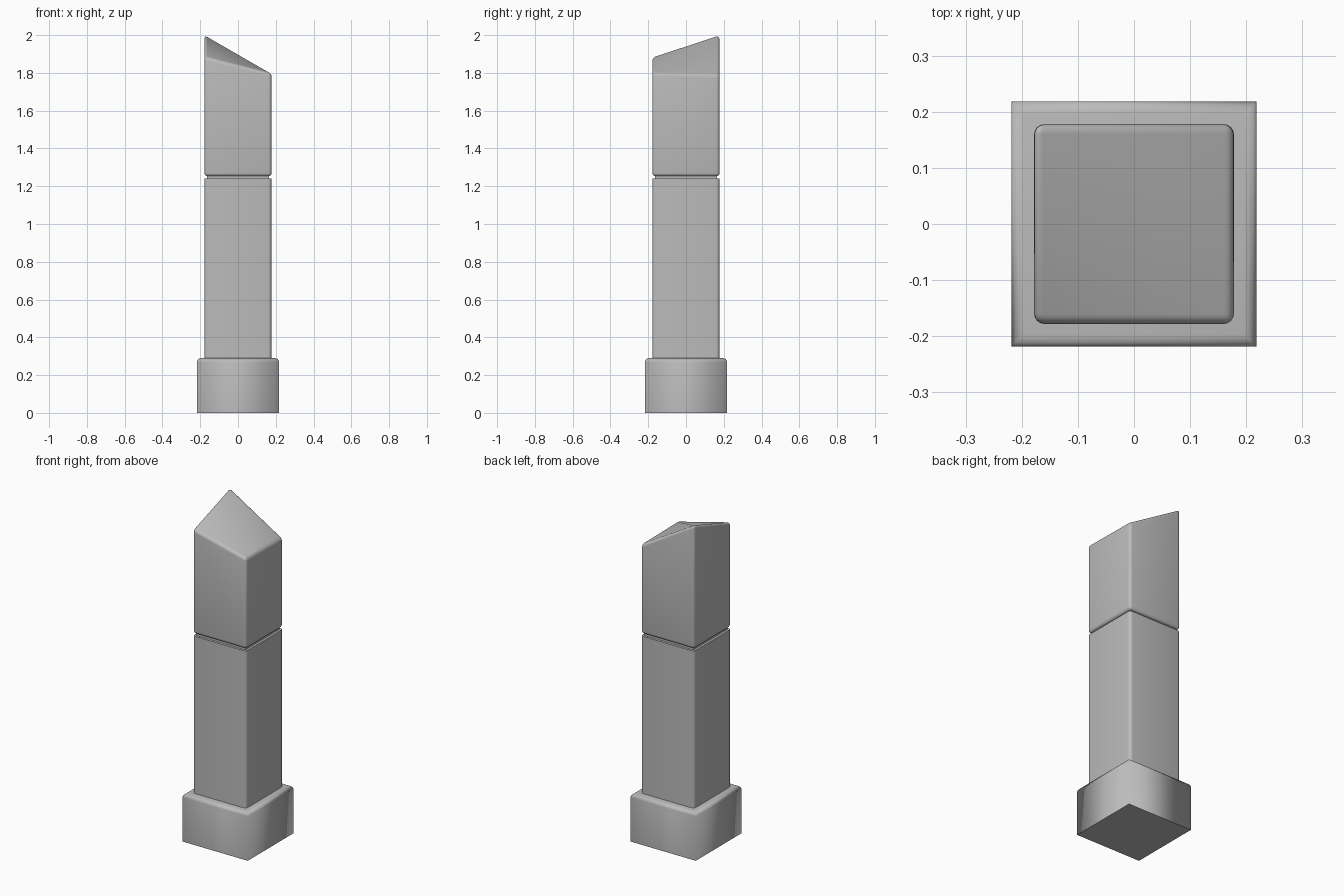
import bpy, bmesh, math

cube = bpy.data.objects.get("Cube")
if cube:
    bpy.data.objects.remove(cube, do_unlink=True)

grey = bpy.data.materials.new("mid_grey")
grey.use_nodes = True
COLOUR = (0.5, 0.5, 0.5, 1)
grey.diffuse_color = COLOUR
grey.node_tree.nodes["Principled BSDF"].inputs["Base Color"].default_value = COLOUR


def block(name, half, low, high, pick=None, radius=0.0, split=False, angle=40):
    """Square block; high is a height or a function of the corner signs."""
    bm = bmesh.new()
    bmesh.ops.create_cube(bm, size=2)
    for v in bm.verts:
        x, y, z = v.co
        top = high(x, y) if callable(high) else high
        v.co = (x * half, y * half, top if z > 0 else low)
    if pick:
        edges = [e for e in bm.edges if pick(e)]
        bmesh.ops.bevel(bm, geom=edges, offset=radius, segments=4,
                        profile=0.5, affect='EDGES')
    if split:
        # ridge the slanted cap from its peak to the opposite corner
        cap = max(bm.faces, key=lambda f: f.calc_center_median().z
                  if f.calc_area() > half * half else -1)
        a = min(cap.verts, key=lambda v: v.co.x - v.co.y)
        b = max(cap.verts, key=lambda v: v.co.x - v.co.y)
        bmesh.ops.connect_verts(bm, verts=[a, b])
    mesh = bpy.data.meshes.new(name)
    bm.to_mesh(mesh)
    bm.free()
    mesh.materials.append(grey)
    obj = bpy.data.objects.new(name, mesh)
    bpy.context.collection.objects.link(obj)
    bpy.ops.object.select_all(action='DESELECT')
    obj.select_set(True)
    bpy.context.view_layer.objects.active = obj
    bpy.ops.object.shade_smooth_by_angle(angle=math.radians(angle))
    return obj


def upright(e):
    return abs(e.verts[0].co.x - e.verts[1].co.x) + abs(e.verts[0].co.y - e.verts[1].co.y) < 0.001


def rim(e):
    return min(v.co.z for v in e.verts) > 0.1


def cap_height(x, y):
    if x > 0:
        return 1.79 if y > 0 else 1.80
    return 2.005 if y > 0 else 1.885


# plinth with a softened rim and soft corner shading
plinth = block("plinth", 0.218, 0, 0.29, rim, 0.022, angle=100)
for e in plinth.data.edges:
    e.use_edge_sharp = all(plinth.data.vertices[i].co.z < 0.001 for i in e.vertices)

# tower: lower shaft, recessed joint, slanted top
block("lower_shaft", 0.178, 0.27, 1.24, upright, 0.02)
block("recessed_joint", 0.164, 1.2, 1.3)
block("slanted_top", 0.178, 1.252, cap_height, lambda e: True, 0.018, split=True)
